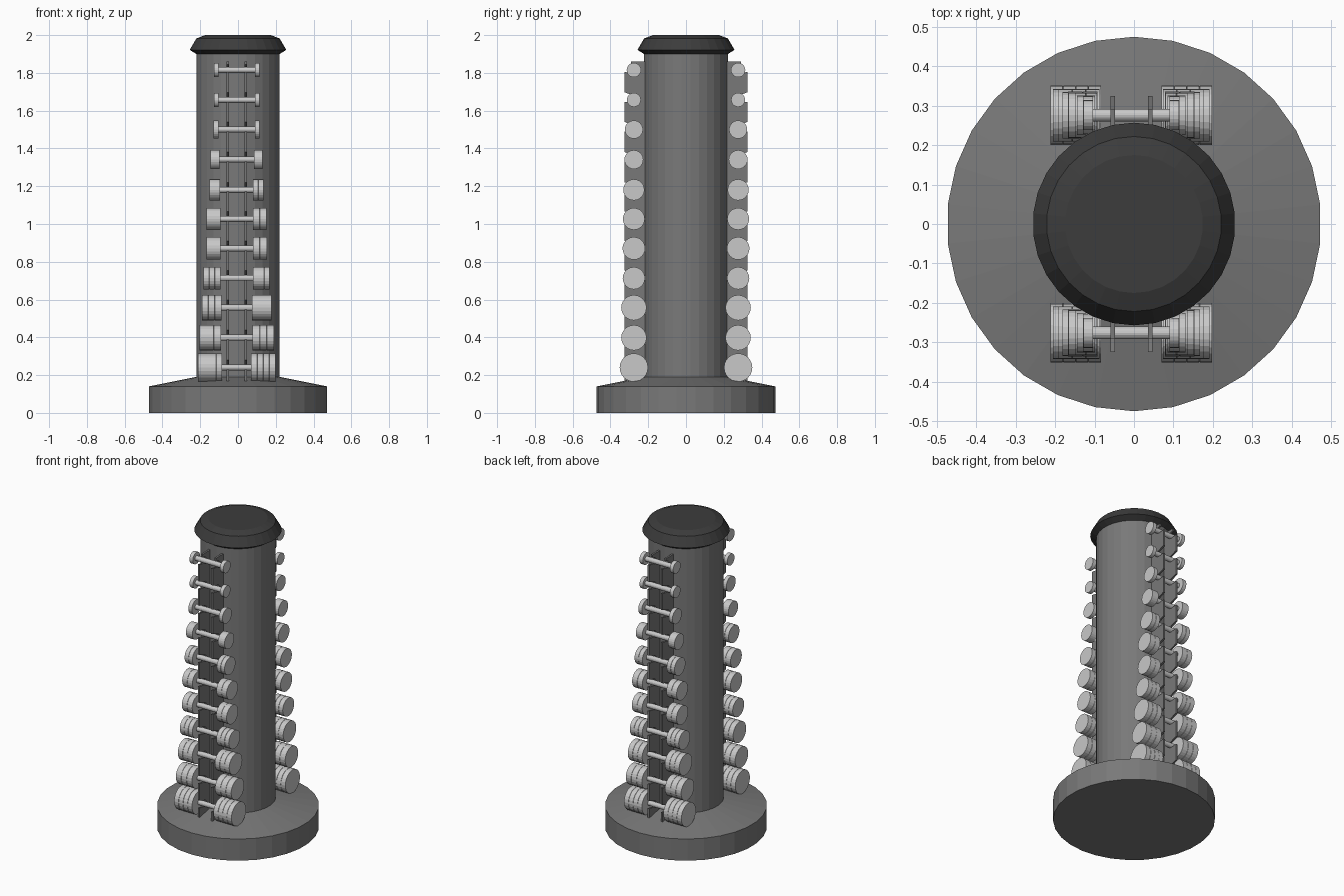
import bpy, bmesh, math
from mathutils import Matrix

if "Cube" in bpy.data.objects:
    bpy.data.objects.remove(bpy.data.objects["Cube"])


def material(name, v):
    m = bpy.data.materials.new(name)
    m.diffuse_color = (v, v, v, 1)
    m.use_nodes = True
    m.node_tree.nodes["Principled BSDF"].inputs["Base Color"].default_value = m.diffuse_color
    return m


BODY = material("mid grey", 0.19)
CAP = material("charcoal", 0.045)
STEEL = material("light steel", 0.58)


def finish(bm, name, mat):
    bmesh.ops.recalc_face_normals(bm, faces=bm.faces[:])
    me = bpy.data.meshes.new(name)
    bm.to_mesh(me)
    bm.free()
    me.materials.append(mat)
    ob = bpy.data.objects.new(name, me)
    bpy.context.collection.objects.link(ob)
    return ob


def lathe(bm, profile, sides, matrix=Matrix()):
    """Revolve (radius, height) points about z, capping both ends."""
    rings = []
    for r, z in profile:
        rings.append([bm.verts.new(matrix @ Matrix.Rotation(2 * math.pi * i / sides, 4, 'Z')
                                   @ Matrix.Translation((0, r, z)).to_translation())
                      for i in range(sides)])
    for a, b in zip(rings, rings[1:]):
        for i in range(sides):
            j = (i + 1) % sides
            bm.faces.new((a[i], a[j], b[j], b[i]))
    bm.faces.new(rings[0][::-1])
    bm.faces.new(rings[-1])


def turned(name, profile, mat, sides=30):
    bm = bmesh.new()
    lathe(bm, profile, sides)
    return finish(bm, name, mat)


# Base, column and cap
turned("base", [(0.475, 0), (0.475, 0.14), (0.215, 0.192)], BODY)
turned("column", [(0.222, 0.15), (0.222, 1.91)], BODY)
turned("cap", [(0.222, 1.9), (0.257, 1.922), (0.222, 1.982), (0.175, 2.0)], CAP)

# Dumbbells: height, head radius, inner and outer half length
BELLS = [(0.24, .075, .077, .205), (0.398, .067, .083, .198), (0.557, .067, .081, .184),
         (0.713, .059, .086, .175), (0.871, .060, .086, .160), (1.027, .058, .086, .159),
         (1.181, .056, .087, .143), (1.341, .050, .092, .138), (1.5, .048, .097, .122),
         (1.657, .037, .097, .121), (1.815, .038, .097, .121)]
CX, CY = -0.007, 0.276


def dumbbell(name, side, z, r, inner, outer):
    bm = bmesh.new()
    place = Matrix.Translation((CX, side * CY, z)) @ Matrix.Rotation(math.pi / 2, 4, 'Y')
    lathe(bm, [(0.016, -inner - 0.005), (0.016, inner + 0.005)], 16, place)
    # each head is a stack of plates parted by fine grooves
    plates = max(1, round((outer - inner) / 0.035))
    step = (outer - inner) / plates
    for s in (-1, 1):
        prof = [(r, inner)]
        for k in range(1, plates):
            h = inner + k * step
            prof += [(r, h - .001), (r - .002, h), (r, h + .001)]
        prof.append((r, outer))
        lathe(bm, [(a, s * h) for a, h in prof], 24, place)
    finish(bm, name, STEEL)


# Rail plate with an open slot for every handle
def rail(name, side, x, t=0.012):
    pts = [(0.20, 0.17), (0.325, 0.17)]
    for z, *_ in BELLS[:-1]:
        pts += [(0.325, z - 0.01), (0.282, z - 0.017), (0.26, z - 0.01),
                (0.26, z + 0.017), (0.325, z + 0.04)]
    z = BELLS[-1][0]
    pts += [(0.325, z - 0.01), (0.282, z - 0.017), (0.26, z - 0.01),
            (0.26, z + 0.017), (0.292, z + 0.03), (0.292, 1.86), (0.20, 1.86)]
    bm = bmesh.new()
    f = bm.faces.new([bm.verts.new((x - t / 2, side * y, h)) for y, h in pts])
    ex = bmesh.ops.extrude_face_region(bm, geom=[f])
    vs = [v for v in ex["geom"] if isinstance(v, bmesh.types.BMVert)]
    bmesh.ops.translate(bm, verts=vs, vec=(t, 0, 0))
    finish(bm, name, BODY)


for side, label in ((-1, "front"), (1, "back")):
    for i, bell in enumerate(BELLS):
        dumbbell(f"{label}_dumbbell_{i + 1}", side, *bell)
    rail(f"{label}_rail_left", side, CX - 0.047)
    rail(f"{label}_rail_right", side, CX + 0.048)
